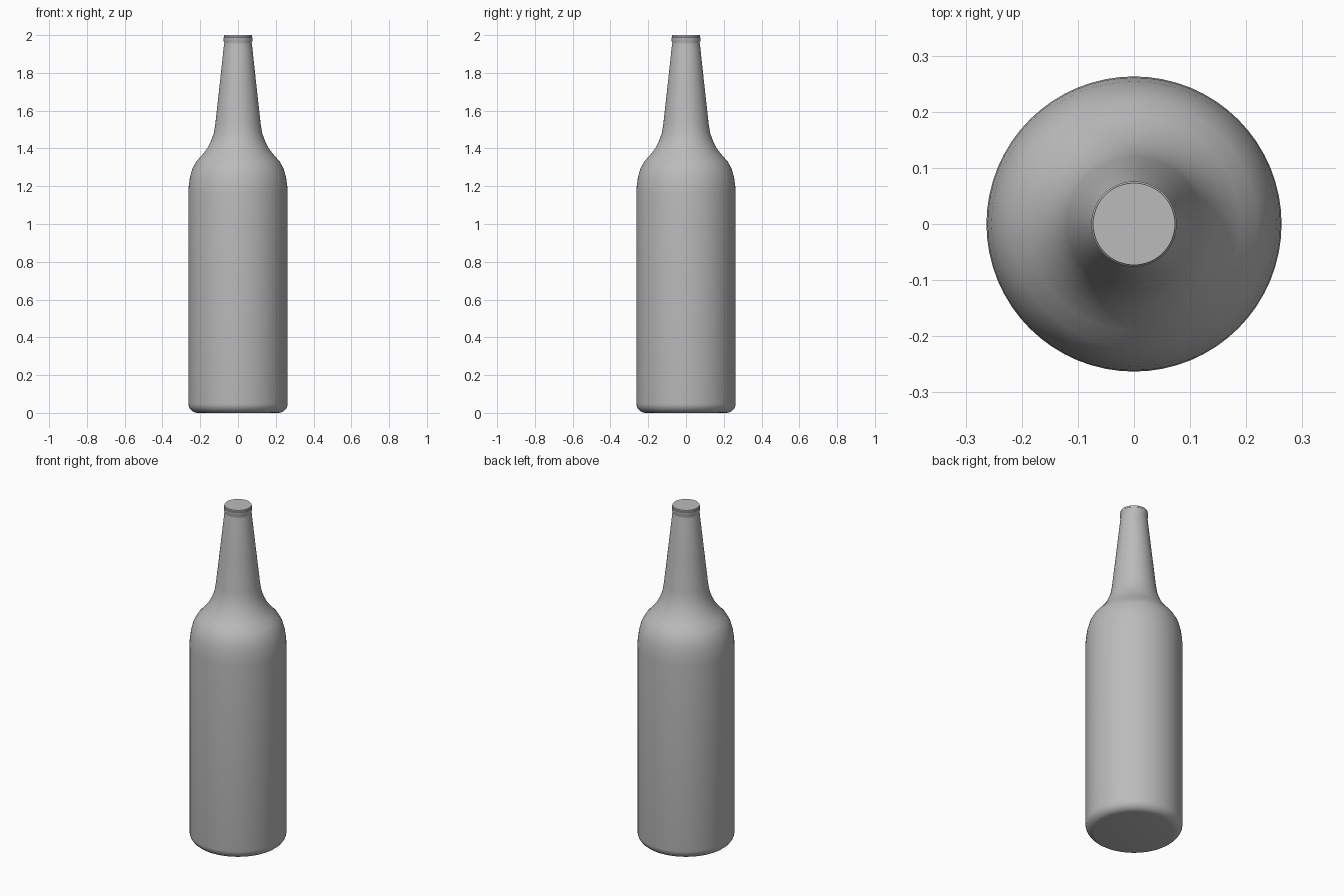
import bpy, bmesh, math

if "Cube" in bpy.data.objects:
    bpy.data.objects.remove(bpy.data.objects["Cube"], do_unlink=True)

# Single grey colour
grey = bpy.data.materials.new("plain_grey")
grey.use_nodes = True
colour = (0.5, 0.5, 0.5, 1)
grey.diffuse_color = colour
grey.node_tree.nodes["Principled BSDF"].inputs["Base Color"].default_value = colour


def lathe(name, profile, sides=64):
    """Spin (radius, height) points around z and cap both ends."""
    bm = bmesh.new()
    rings = []
    for r, z in profile:
        rings.append([bm.verts.new((r * math.cos(a), r * math.sin(a), z))
                      for a in (math.tau * i / sides for i in range(sides))])
    for low, high in zip(rings, rings[1:]):
        for i in range(sides):
            j = (i + 1) % sides
            bm.faces.new((low[i], low[j], high[j], high[i]))
    bm.faces.new(rings[0][::-1])
    bm.faces.new(rings[-1])
    mesh = bpy.data.meshes.new(name)
    bm.to_mesh(mesh)
    bm.free()
    mesh.materials.append(grey)
    obj = bpy.data.objects.new(name, mesh)
    bpy.context.collection.objects.link(obj)
    bpy.ops.object.select_all(action="DESELECT")
    obj.select_set(True)
    bpy.context.view_layer.objects.active = obj
    bpy.ops.object.shade_smooth_by_angle(angle=math.radians(40))
    return obj


# Rounded foot: quarter arc up to the straight wall
wall = 0.263
foot = [(wall - 0.05 * (1 - math.sin(a)), 0.05 * (1 - math.cos(a)))
        for a in (math.pi / 2 * i / 6 for i in range(7))]

# Wall, shoulder, flared neck root and tapering neck
upper = [(wall, 1.16), (0.261, 1.2), (0.254, 1.25), (0.241, 1.295),
         (0.22, 1.332), (0.19, 1.365), (0.163, 1.4), (0.143, 1.44),
         (0.128, 1.48), (0.12, 1.53), (0.099, 1.72), (0.074, 1.95)]

# Slightly raised lip with a flat closed top
lip = [(0.072, 1.96), (0.076, 1.968), (0.076, 1.988), (0.073, 1.991), (0.073, 2.0)]

lathe("bottle", foot + upper + lip)
